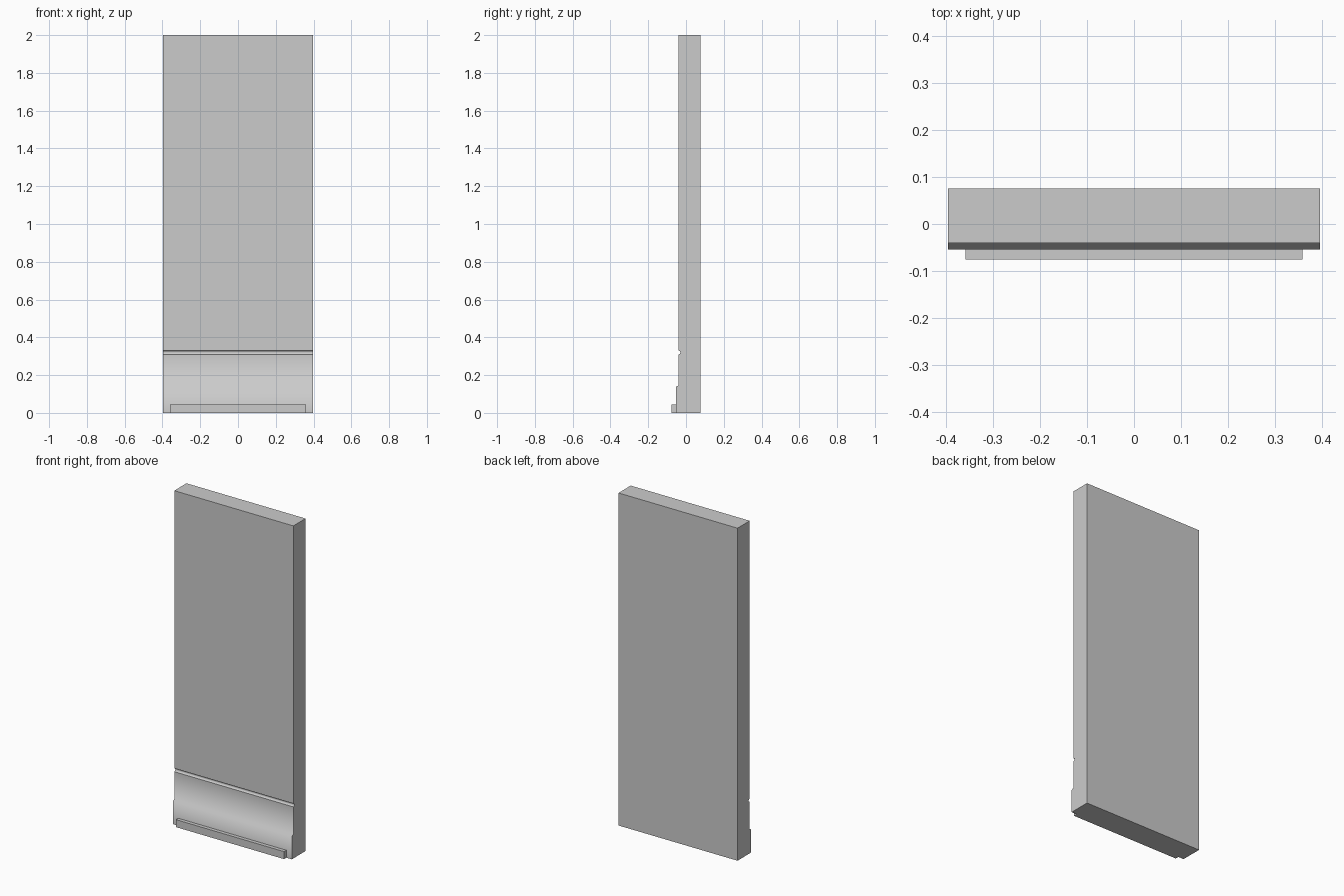
import bpy
import bmesh
import math

if "Cube" in bpy.data.objects:
    bpy.data.objects.remove(bpy.data.objects["Cube"])


def extrude_profile(name, profile, half_width):
    """Extrude a closed (y, z) profile symmetrically along x."""
    bm = bmesh.new()
    face = bm.faces.new([bm.verts.new((-half_width, y, z)) for y, z in profile])
    ext = bmesh.ops.extrude_face_region(bm, geom=[face], use_keep_orig=True)
    moved = [g for g in ext["geom"] if isinstance(g, bmesh.types.BMVert)]
    bmesh.ops.translate(bm, verts=moved, vec=(2 * half_width, 0, 0))
    bmesh.ops.recalc_face_normals(bm, faces=bm.faces)
    mesh = bpy.data.meshes.new(name)
    bm.to_mesh(mesh)
    bm.free()
    obj = bpy.data.objects.new(name, mesh)
    bpy.context.collection.objects.link(obj)
    bpy.ops.object.select_all(action='DESELECT')
    obj.select_set(True)
    bpy.context.view_layer.objects.active = obj
    bpy.ops.object.shade_smooth_by_angle(angle=math.radians(65))
    return obj


BACK, FRONT, PLINTH, LIP = 0.076, -0.04, -0.054, -0.076

# Half-round groove across the front face
groove = []
for i in range(9):
    a = math.pi / 2 - math.pi * i / 8
    groove.append((FRONT + 0.01 * math.cos(a), 0.32 + 0.01 * math.sin(a)))

# Slab with groove and thicker plinth at the base
extrude_profile("panel", [(BACK, 0), (BACK, 2), (FRONT, 2), *groove,
                          (FRONT, 0.145), (PLINTH, 0.138), (PLINTH, 0)], 0.396)

# Narrower lip along the foot of the plinth
extrude_profile("foot_lip", [(PLINTH + 0.004, 0), (PLINTH + 0.004, 0.045),
                             (LIP, 0.045), (LIP, 0)], 0.359)
